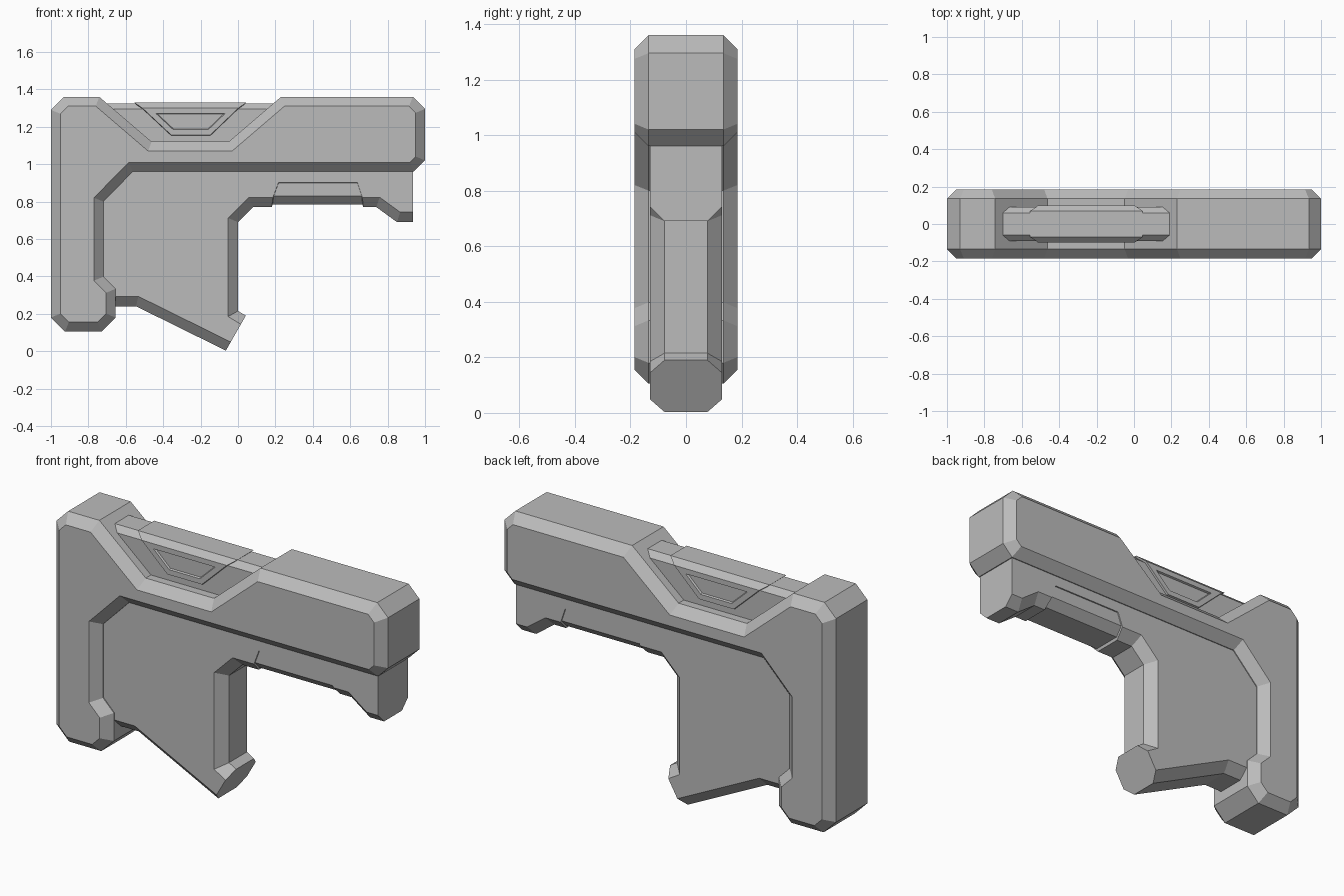
import bpy
import bmesh
from mathutils import Vector

scene_cube = bpy.data.objects.get("Cube")
if scene_cube:
    bpy.data.objects.remove(scene_cube, do_unlink=True)

grey = bpy.data.materials.new("neutral_grey")
grey.use_nodes = True
colour = (0.5, 0.5, 0.5, 1)
grey.diffuse_color = colour
grey.node_tree.nodes["Principled BSDF"].inputs["Base Color"].default_value = colour


def inset_outline(points, widths):
    """Move each edge of a counter-clockwise outline inward and re-intersect."""
    pts = [Vector(p) for p in points]
    count = len(pts)
    lines = []
    for i, p in enumerate(pts):
        d = (pts[(i + 1) % count] - p).normalized()
        lines.append((p + Vector((-d.y, d.x)) * widths[i], d))
    result = []
    for i in range(count):
        (a, da), (b, db) = lines[i - 1], lines[i]
        t = (b - a).cross(db) / da.cross(db)
        result.append(a + da * t)
    return result


def chamfered_slab(name, outline, half, chamfer, special=None, recess=()):
    """Slab along y with chamfered rims; special gives other edge widths."""
    special = special or {}
    widths = [special.get(i, chamfer) for i in range(len(outline))]
    face = inset_outline(outline, widths)
    bm = bmesh.new()
    layers = [(-half, face), (chamfer - half, outline),
              (half - chamfer, outline), (half, face)]
    rings = [[bm.verts.new((p[0], y, p[1])) for p in prof] for y, prof in layers]
    for low, high in zip(rings, rings[1:]):
        for i in range(len(low)):
            j = (i + 1) % len(low)
            bm.faces.new((low[i], low[j], high[j], high[i]))
    caps = [bm.faces.new(rings[0]), bm.faces.new(rings[-1])]
    bmesh.ops.recalc_face_normals(bm, faces=bm.faces)
    for width, depth in recess:
        bmesh.ops.inset_individual(bm, faces=caps, thickness=width,
                                   depth=depth, use_even_offset=True)
    mesh = bpy.data.meshes.new(name)
    bm.to_mesh(mesh)
    bm.free()
    mesh.materials.append(grey)
    obj = bpy.data.objects.new(name, mesh)
    bpy.context.collection.objects.link(obj)
    return obj


# Outer shell: long top bar, rear leg and the notch on top
shell = [(-1, 0.18), (-0.925, 0.105), (-0.73, 0.105), (-0.655, 0.18),
         (-0.655, 0.333), (-0.72, 0.398), (-0.72, 0.8), (-0.563, 0.96),
         (0.94, 0.96), (1, 1.02), (1, 1.295), (0.935, 1.36),
         (0.23, 1.36), (-0.05, 1.12), (-0.462, 1.12), (-0.742, 1.36),
         (-0.93, 1.36), (-1, 1.29)]
chamfered_slab("outer_shell", shell, 0.185, 0.05)

# Grip core: flat cut at the toe and the front end, slot for the lower insert
grip = [(-0.85, 0.24), (-0.545, 0.24), (-0.065, 0.003), (0.042, 0.19),
        (0, 0.215), (0, 0.69), (0.08, 0.77), (0.18, 0.77),
        (0.225, 0.89), (0.63, 0.89), (0.67, 0.77), (0.74, 0.77),
        (0.85, 0.69), (0.935, 0.69), (0.935, 1.05), (-0.85, 1.05)]
flat_ends = dict.fromkeys((2, 13, 14, 15), 0)
slot_rim = dict.fromkeys((7, 8, 9), 0.012)
chamfered_slab("grip_core", grip, 0.13, 0.053, {**flat_ends, **slot_rim})

# Lower insert seated in the slot
lower = [(0.175, 0.785), (0.675, 0.785), (0.64, 0.9), (0.21, 0.9)]
chamfered_slab("lower_insert", lower, 0.125, 0.045, dict.fromkeys((1, 2, 3), 0))

# Upper insert filling the notch
upper = [(-0.48, 1.1), (-0.03, 1.1), (0.2, 1.325), (-0.715, 1.325)]
chamfered_slab("upper_insert", upper, 0.09, 0.03, dict.fromkeys((0, 1, 3), 0))

# Raised centre block with stepped recesses on both sides
centre = [(-0.36, 1.148), (-0.145, 1.148), (0.045, 1.33), (-0.555, 1.33)]
steps = ((0.028, 0), (0.008, -0.02), (0.016, 0), (0.006, -0.015))
chamfered_slab("centre_block", centre, 0.1, 0.03,
               dict.fromkeys((0, 1, 3), 0.008), steps)
